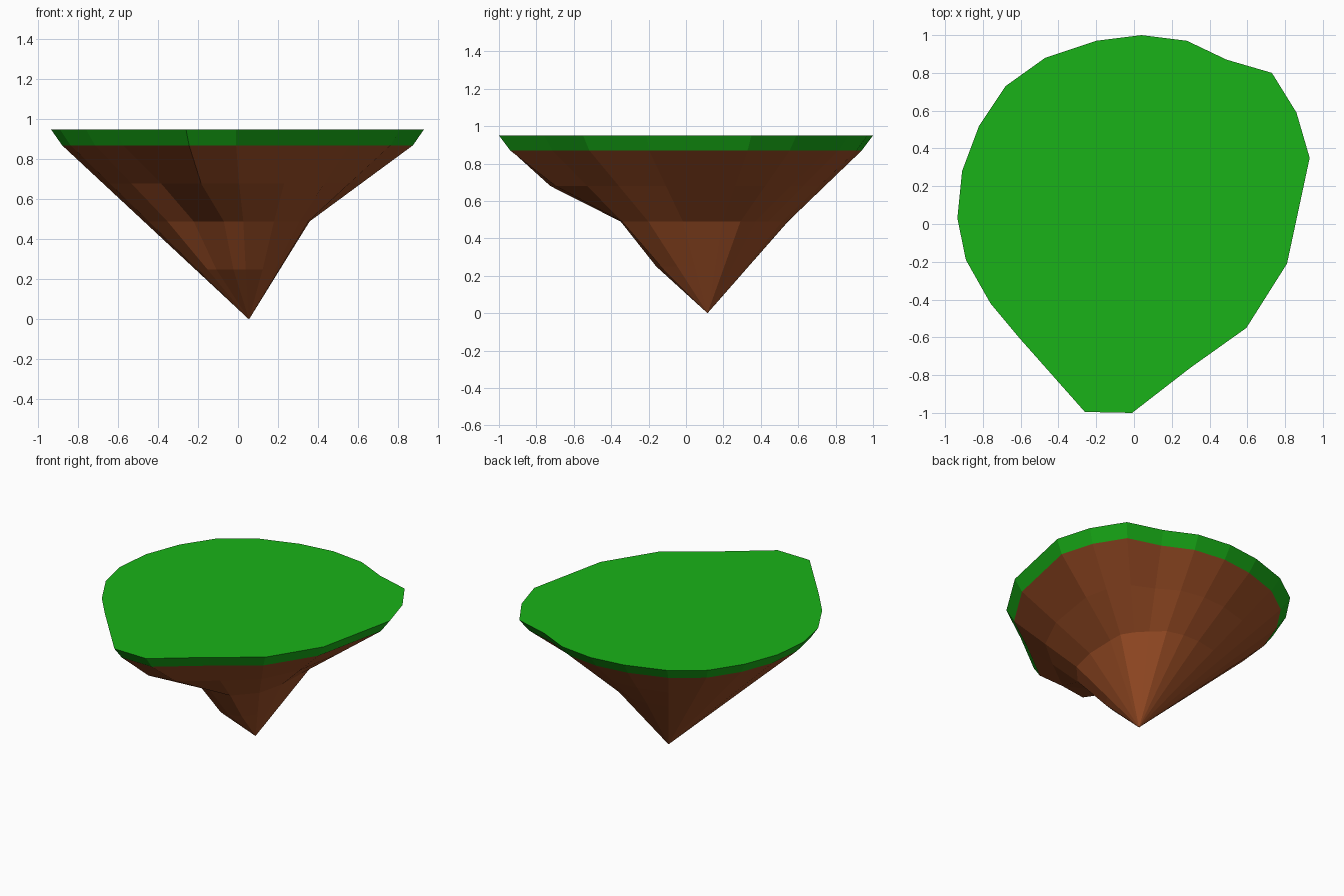
import bpy, bmesh

if "Cube" in bpy.data.objects:
    bpy.data.objects.remove(bpy.data.objects["Cube"])

# Outline of the grassy top, counter-clockwise from the right
OUTLINE = [(.93, .35), (.86, .59), (.73, .80), (.49, .87), (.28, .97),
           (.04, 1.0), (-.20, .97), (-.47, .88), (-.68, .73), (-.82, .52),
           (-.91, .28), (-.935, .03), (-.89, -.19), (-.76, -.42), (-.61, -.60),
           (-.26, -.995), (-.01, -1.0), (.30, -.76), (.595, -.55), (.81, -.21)]
TIP = (.055, .115, 0)
TOP_Z, RIM_Z = .95, .87
RIM = [(x * .94, y * .94) for x, y in OUTLINE]

# How far the rock reaches from the tip axis to the rim at mid height
MID = [.37, .40, .40, .46, .50, .52, .54, .563, .563, .563,
       .563, .563, .563, .53, .44, .42, .44, .55, .50, .42]
UPPER = [(1 + k) / 2 for k in MID]
UPPER[14:17] = [.70, .80, .77]      # overhanging bulge at the front
LOWER = [k * .51 for k in MID]
LOWER[14:18] = [.26, .26, .26, .30]  # small step at the front


def material(name, color):
    m = bpy.data.materials.new(name)
    m.diffuse_color = (*color, 1)
    m.use_nodes = True
    m.node_tree.nodes["Principled BSDF"].inputs["Base Color"].default_value = m.diffuse_color
    return m


def ring(reach, z):
    return [(TIP[0] + (x - TIP[0]) * k, TIP[1] + (y - TIP[1]) * k, z)
            for (x, y), k in zip(RIM, reach)]


def build(name, rings, mat, cap=False, tip=None):
    """Skin stacked rings, listed top to bottom."""
    bm = bmesh.new()
    loops = [[bm.verts.new(p) for p in r] for r in rings]
    n = len(loops[0])
    for a, b in zip(loops, loops[1:]):
        for i in range(n):
            j = (i + 1) % n
            bm.faces.new((a[i], b[i], b[j], a[j]))
    if cap:
        bm.faces.new(loops[0])
    if tip:
        t = bm.verts.new(tip)
        for i in range(n):
            bm.faces.new((loops[-1][i], t, loops[-1][(i + 1) % n]))
    mesh = bpy.data.meshes.new(name)
    bm.to_mesh(mesh)
    bm.free()
    mesh.materials.append(mat)
    obj = bpy.data.objects.new(name, mesh)
    bpy.context.collection.objects.link(obj)


# Grass slab with a bevelled edge
build("grass_top",
      [[(x, y, TOP_Z) for x, y in OUTLINE], [(x, y, RIM_Z) for x, y in RIM]],
      material("grass", (.01, .45, .009)), cap=True)

# Rock tapering down to an off-centre point
build("rock_base",
      [ring([1] * 20, RIM_Z), ring(UPPER, .68), ring(MID, .49), ring(LOWER, .25)],
      material("earth", (.35, .08, .02)), tip=TIP)
